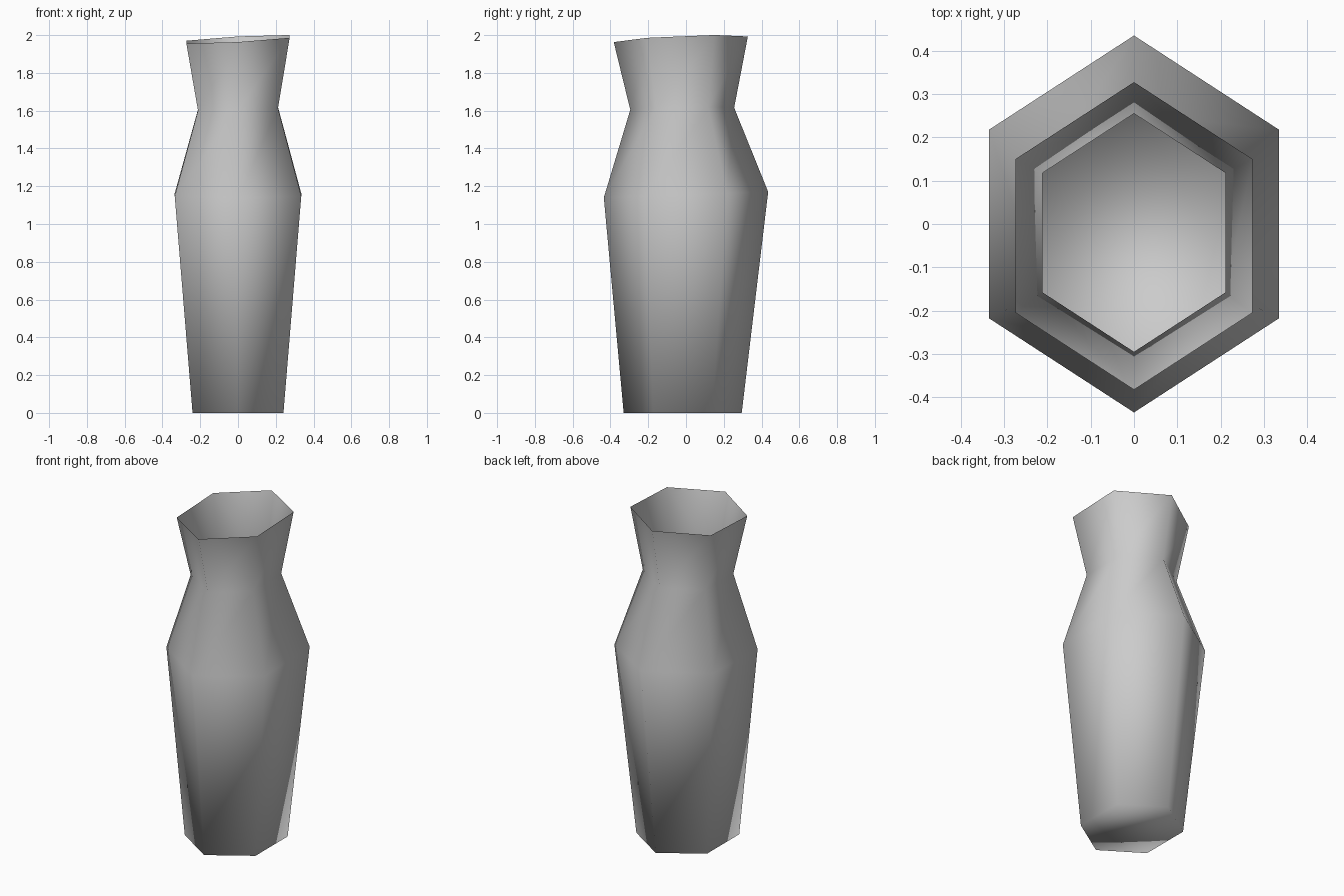
import bpy, bmesh, math

if "Cube" in bpy.data.objects:
    bpy.data.objects.remove(bpy.data.objects["Cube"])

# Rings from base to rim: half depth, y centre, height, x tilt, y tilt
RINGS = [
    (0.3125, -0.0175, 0.0, 0.0, 0.0),
    (0.435, 0.0, 1.155, 0.0, 0.035),
    (0.275, -0.02, 1.61, 0.03, 0.02),
    (0.355, -0.0275, 1.978, 0.055, 0.042),
]
SIDES = 6
WIDTH = 0.77 / math.cos(math.radians(30))  # narrows the hexagon in x

clay = bpy.data.materials.new("grey_clay")
clay.diffuse_color = (0.6, 0.6, 0.6, 1.0)
clay.use_nodes = True
clay.node_tree.nodes["Principled BSDF"].inputs["Base Color"].default_value = clay.diffuse_color

bm = bmesh.new()


def make_ring(r, cy, z, tilt_x, tilt_y):
    verts = []
    for i in range(SIDES):
        a = math.radians(90) + i * math.tau / SIDES
        x, y = math.cos(a) * r * WIDTH, math.sin(a) * r
        verts.append(bm.verts.new((x, y + cy, z + x * tilt_x + y * tilt_y)))
    return verts


rings = [make_ring(*ring) for ring in RINGS]

# Closed base
bm.faces.new(list(reversed(rings[0])))

# Body, shoulder and flared neck, open at the rim
for low, high in zip(rings, rings[1:]):
    for i in range(SIDES):
        j = (i + 1) % SIDES
        bm.faces.new((low[i], low[j], high[j], high[i]))

for face in bm.faces:
    face.smooth = True

mesh = bpy.data.meshes.new("vase")
bm.to_mesh(mesh)
bm.free()
mesh.materials.append(clay)
vase = bpy.data.objects.new("vase", mesh)
bpy.context.collection.objects.link(vase)
